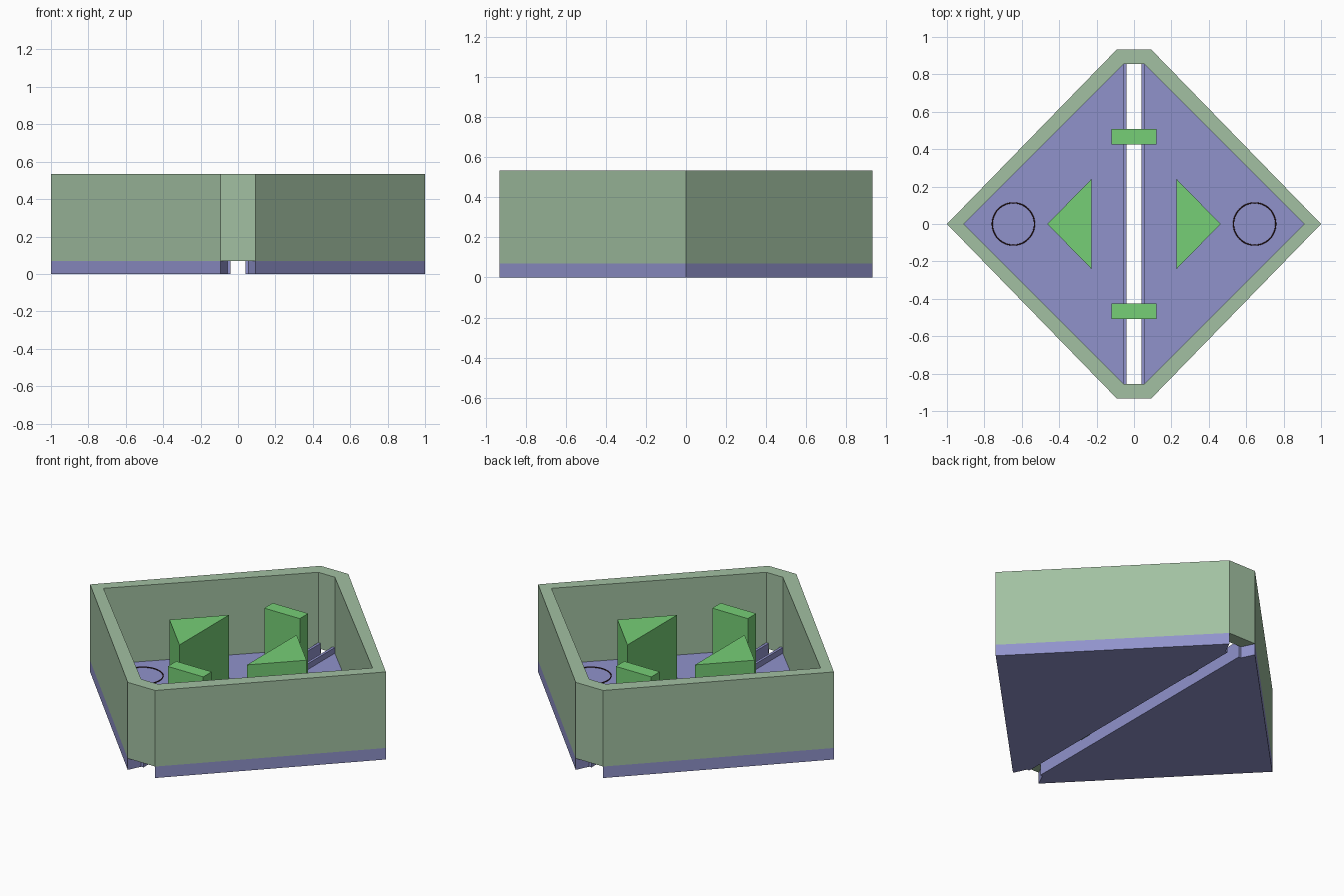
import bpy, bmesh, math

if "Cube" in bpy.data.objects:
    bpy.data.objects.remove(bpy.data.objects["Cube"])


def material(name, rgb):
    m = bpy.data.materials.new(name)
    m.diffuse_color = (*rgb, 1)
    m.use_nodes = True
    m.node_tree.nodes["Principled BSDF"].inputs["Base Color"].default_value = m.diffuse_color
    return m


SAGE = material("sage", (0.36, 0.53, 0.36))
BLUE = material("blue", (0.28, 0.29, 0.60))
GREEN = material("green", (0.18, 0.62, 0.18))
DARK = material("dark_brown", (0.03, 0.008, 0.008))

FLOOR_Z, WALL_Z, POST_Z, RAIL_Z = 0.07, 0.535, 0.463, 0.105


def add_object(name, bm, mat):
    bmesh.ops.recalc_face_normals(bm, faces=bm.faces)
    mesh = bpy.data.meshes.new(name)
    bm.to_mesh(mesh)
    bm.free()
    mesh.materials.append(mat)
    ob = bpy.data.objects.new(name, mesh)
    bpy.context.collection.objects.link(ob)
    return ob


def prism(name, outline, z0, z1, mat):
    bm = bmesh.new()
    lo, hi = ([bm.verts.new((x, y, z)) for x, y in outline] for z in (z0, z1))
    bm.faces.new(lo)
    bm.faces.new(hi)
    for i in range(len(lo)):
        j = (i + 1) % len(lo)
        bm.faces.new((lo[i], lo[j], hi[j], hi[i]))
    return add_object(name, bm, mat)


def frame(name, outer, inner, z0, z1, mat):
    bm = bmesh.new()
    loops = [[bm.verts.new((x, y, z)) for x, y in path]
             for path, z in ((outer, z0), (outer, z1), (inner, z1), (inner, z0))]
    for k in range(4):
        a, b = loops[k], loops[(k + 1) % 4]
        for i in range(len(a)):
            j = (i + 1) % len(a)
            bm.faces.new((a[i], a[j], b[j], b[i]))
    return add_object(name, bm, mat)


def diamond(tip, cut, y):
    return [(tip, 0), (cut, y), (-cut, y), (-tip, 0), (-cut, -y), (cut, -y)]


def rect(x0, x1, y0, y1):
    return [(x0, y0), (x1, y0), (x1, y1), (x0, y1)]


# Diamond wall with blunted front and back corners
frame("wall", diamond(1, 0.093, 0.932), diamond(0.91, 0.056, 0.855),
      FLOOR_Z, WALL_Z, SAGE)

for side, s in (("right", 1), ("left", -1)):
    # Half floor plate with the rail along the centre gap
    prism(side + "_floor", [(s, 0), (0.093 * s, 0.932), (0.056 * s, 0.855),
                            (0.056 * s, -0.855), (0.093 * s, -0.932)],
          0, FLOOR_Z, BLUE)
    prism(side + "_rail", rect(0.04 * s, 0.056 * s, -0.855, 0.855), 0, RAIL_Z, BLUE)
    # Triangular post
    prism(side + "_triangle_post", [(0.463 * s, 0), (0.228 * s, 0.24), (0.228 * s, -0.24)],
          FLOOR_Z, POST_Z, GREEN)
    # Thin ring lying on the floor
    bpy.ops.mesh.primitive_torus_add(location=(0.645 * s, 0, FLOOR_Z + 0.002),
                                     major_radius=0.113, minor_radius=0.003,
                                     major_segments=48, minor_segments=8)
    ring = bpy.context.object
    ring.name = side + "_floor_ring"
    ring.data.materials.append(DARK)
    bpy.ops.object.shade_smooth_by_angle(angle=math.radians(50))

# Upright blocks bridging the gap
for end, s in (("back", 1), ("front", -1)):
    prism(end + "_block", rect(-0.12, 0.12, 0.425 * s, 0.507 * s), FLOOR_Z, POST_Z, GREEN)
